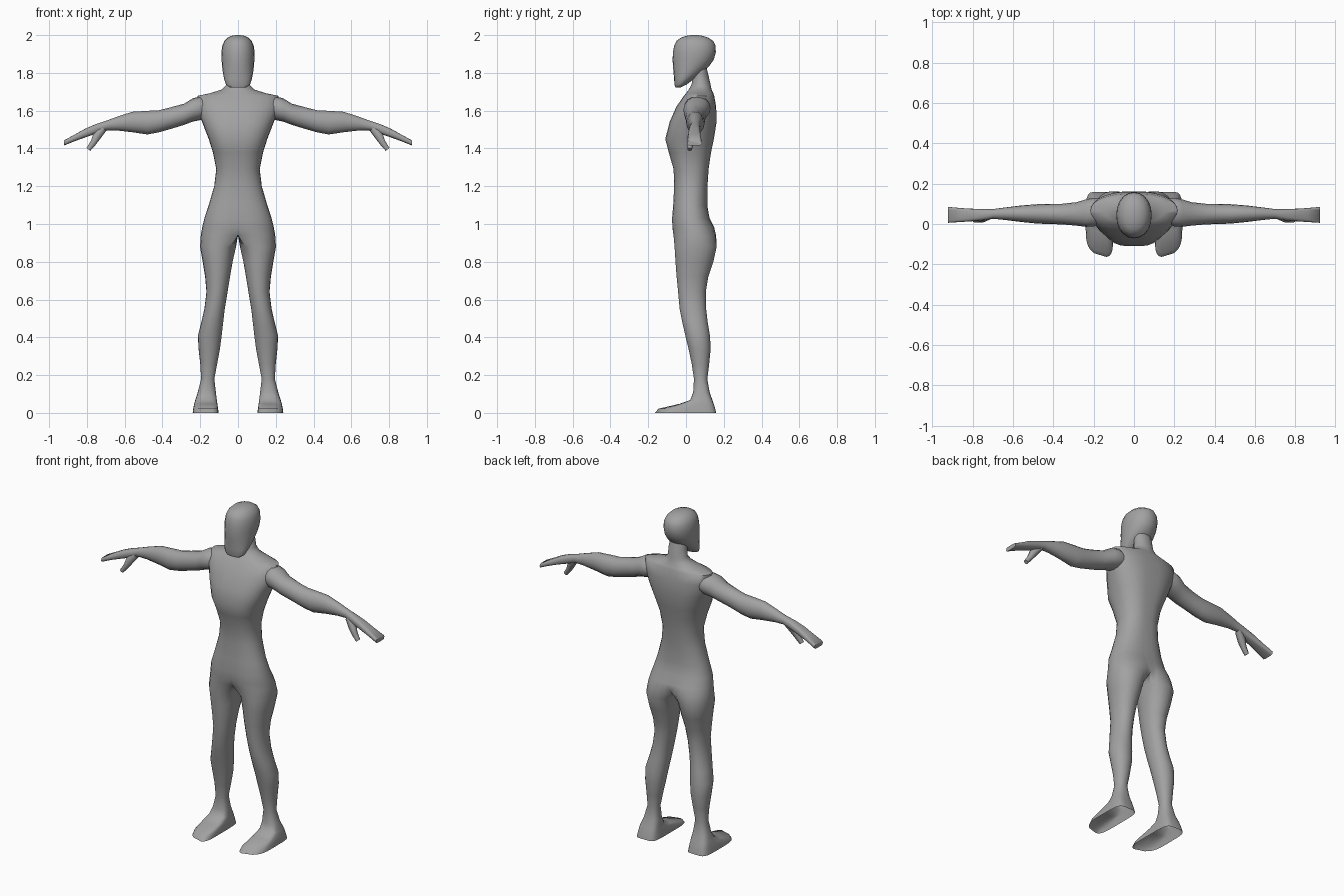
import bpy, bmesh
from math import sin, cos, pi, radians
from mathutils import Vector

grey = bpy.data.materials.new("dark_grey")
grey.diffuse_color = (.36, .36, .36, 1)


def spow(v, e):
    return (abs(v) ** e) * (1 if v >= 0 else -1)


def finish(name, bm, mirror=True, angle=62, recalc=True):
    if recalc:
        bmesh.ops.recalc_face_normals(bm, faces=bm.faces[:])
    me = bpy.data.meshes.new(name)
    bm.to_mesh(me)
    bm.free()
    me.materials.append(grey)
    ob = bpy.data.objects.new(name, me)
    bpy.context.collection.objects.link(ob)
    bpy.ops.object.select_all(action='DESELECT')
    bpy.context.view_layer.objects.active = ob
    ob.select_set(True)
    bpy.ops.object.shade_smooth_by_angle(angle=radians(angle))
    if mirror:
        m = ob.modifiers.new("mirror", 'MIRROR')
        m.merge_threshold = 0.001
    return ob


def bridge(bm, a, b, closed):
    n = len(a)
    for i in range(n if closed else n - 1):
        j = (i + 1) % n
        bm.faces.new((a[i], b[i], b[j], a[j]))


def loft(bm, rings, cap=True):
    rows = [[bm.verts.new(p) for p in r] for r in rings]
    for a, b in zip(rows, rows[1:]):
        bridge(bm, a, b, True)
    if cap:
        bm.faces.new(rows[0])
        bm.faces.new(rows[-1])


def ellipse(c, u, v, e=1.0, n=16):
    c, u, v = Vector(c), Vector(u), Vector(v)
    return [c + u * spow(cos(2 * pi * i / n), e) + v * spow(sin(2 * pi * i / n), e)
            for i in range(n)]


N, M = 17, 6   # outer and inner points of the half-body rings

# torso: z, half width, y front, y back, arc half-angle (over 90 = cleft at centre), roundness
torso = [
    (1.83, .05, .04, .108, 90, 1), (1.79, .055, .035, .118, 90, 1),
    (1.74, .057, .03, .13, 90, 1),
    (1.712, .085, .015, .135, 90, 1), (1.692, .15, .0, .145, 93, .95),
    (1.678, .215, -.012, .15, 96, .95), (1.62, .222, -.052, .16, 98, .95),
    (1.54, .19, -.087, .162, 98, .88), (1.45, .155, -.11, .148, 98, .85),
    (1.38, .133, -.092, .133, 97, .9), (1.29, .115, -.066, .12, 96, .9),
    (1.2, .126, -.063, .114, 95, .9), (1.1, .155, -.068, .113, 95, .9),
    (1.03, .178, -.074, .125, 97, .9), (.98, .19, -.072, .15, 105, .95),
    (.94, .197, -.066, .16, 116, .95)]
# legs: z, inner x, outer x, y front, y back, roundness
legs = [
    (.88, .01, .201, -.061, .163, .95), (.8, .028, .187, -.056, .145, .95),
    (.72, .042, .174, -.05, .118, .95), (.64, .055, .167, -.042, .105, .95),
    (.55, .07, .178, -.034, .107, .95), (.48, .078, .194, -.02, .115, .95),
    (.41, .086, .212, -.004, .127, .95), (.34, .095, .209, .013, .131, .95),
    (.26, .11, .2, .03, .123, .95), (.18, .125, .195, .042, .113, .95),
    (.11, .117, .213, .038, .125, .8), (.068, .112, .226, .022, .14, .6),
    (.048, .109, .232, -.035, .147, .5), (.022, .105, .237, -.147, .155, .42),
    (0, .103, .24, -.165, .16, .4)]

bm = bmesh.new()
prev = None
for z, w, yf, yb, a, e in torso:
    A = radians(a)
    r = w / (1 - spow(cos(A), e))
    row = []
    for i in range(N):
        t = -A + 2 * A * i / (N - 1)
        x = 0 if i in (0, N - 1) else max(0, w - r + r * spow(cos(t), e))
        row.append(bm.verts.new((x, (yf + yb) / 2 + (yb - yf) / 2 * spow(sin(t), e), z)))
    if prev:
        bridge(bm, prev, row, False)
    prev = row
# crotch line closes the half ring, then the leg runs down to an open sole
back, front = prev[-1].co.copy(), prev[0].co.copy()
prev = prev + [bm.verts.new(back.lerp(front, k / (M + 1))) for k in range(1, M + 1)]
A = radians(135)
ts = [-A + 2 * A * i / (N - 1) for i in range(N)]
ts += [A + (2 * pi - 2 * A) * j / (M + 1) for j in range(1, M + 1)]
for z, xi, xo, yf, yb, e in legs:
    row = []
    for t in ts:
        x = (xi + xo) / 2 + (xo - xi) / 2 * spow(cos(t), e)
        y = (yf + yb) / 2 + (yb - yf) / 2 * spow(sin(t), e)
        if x > .17 and y < 0 and z < .07:      # outer toes taper back
            y += (x - .17) * .7 * min(1, -y / .12)
        row.append(bm.verts.new((x, y, z)))
    bridge(bm, prev, row, True)
    prev = row
finish("body_and_legs", bm, recalc=False)

# arm and flat hand: x, z top, z bottom, y front, y back, roundness
arm = [
    (.15, 1.655, 1.57, .01, .12, 1), (.2, 1.675, 1.55, -.012, .13, .95),
    (.24, 1.665, 1.542, -.014, .122, .95), (.285, 1.637, 1.525, -.008, .108, .95),
    (.36, 1.617, 1.502, -.002, .1, 1), (.42, 1.602, 1.485, .0, .1, 1),
    (.48, 1.599, 1.474, .002, .098, 1), (.56, 1.594, 1.486, .01, .092, 1),
    (.64, 1.568, 1.495, .02, .082, 1), (.7, 1.546, 1.496, .026, .074, .95),
    (.75, 1.53, 1.478, .018, .074, .8), (.81, 1.504, 1.458, .013, .076, .65),
    (.86, 1.476, 1.44, .01, .079, .6), (.922, 1.442, 1.415, .006, .085, .5)]
bm = bmesh.new()
loft(bm, [ellipse((x, (yf + yb) / 2, (zt + zb) / 2), (0, (yb - yf) / 2, 0),
                  (0, 0, (zt - zb) / 2), e) for x, zt, zb, yf, yb, e in arm])
finish("arms", bm)

# thumb
thumb = [(.715, .045, 1.508, .022), (.748, .03, 1.464, .022),
         (.766, .024, 1.43, .016), (.792, .02, 1.395, .012)]
bm = bmesh.new()
loft(bm, [ellipse((x, y, z), (r * .8, 0, r * .65), (0, r, 0), .8, 8)
          for x, y, z, r in thumb])
finish("thumbs", bm)

# head: z, half width, y front, y back
head = [
    (1.722, .042, -.056, -.03), (1.738, .064, -.061, .003), (1.77, .074, -.063, .045),
    (1.8, .08, -.066, .085), (1.835, .084, -.069, .122), (1.87, .087, -.071, .147),
    (1.91, .088, -.069, .158), (1.945, .083, -.062, .156), (1.97, .072, -.05, .143),
    (1.987, .054, -.026, .117), (1.996, .034, .002, .088), (2.0, .012, .03, .06)]
bm = bmesh.new()
loft(bm, [ellipse((0, (yf + yb) / 2, z), (w, 0, 0), (0, (yb - yf) / 2, 0), .95, 20)
          for z, w, yf, yb in head])
finish("head", bm, mirror=False)
